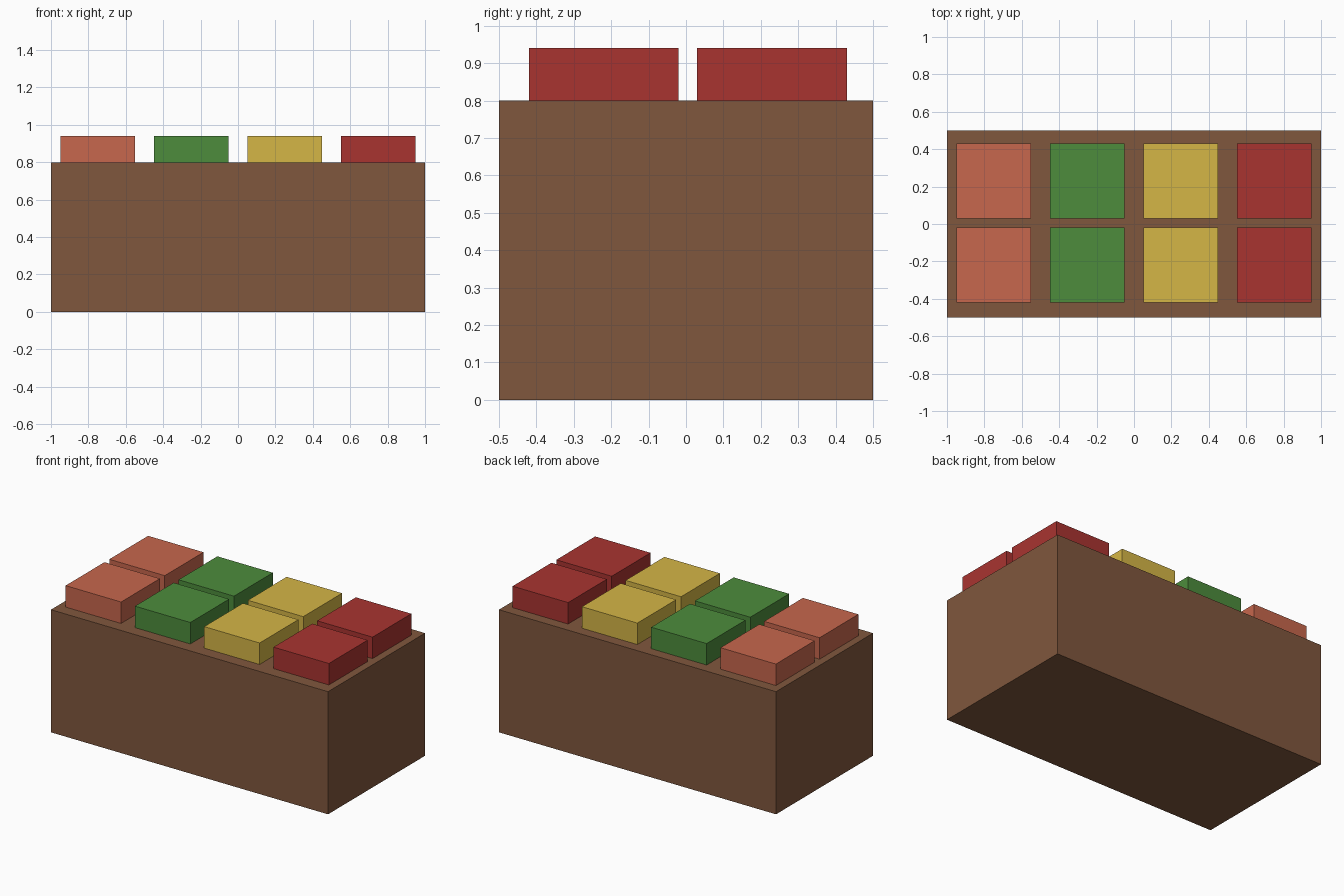
import bpy

if "Cube" in bpy.data.objects:
    bpy.data.objects.remove(bpy.data.objects["Cube"])


def material(name, srgb):
    """Material from 0-255 sRGB values, stored as linear colour."""
    mat = bpy.data.materials.new(name)
    lin = [((c / 255 + 0.055) / 1.055) ** 2.4 for c in srgb]
    mat.diffuse_color = (*lin, 1)
    mat.use_nodes = True
    mat.node_tree.nodes["Principled BSDF"].inputs["Base Color"].default_value = mat.diffuse_color
    return mat


def box(name, centre, size, mat):
    bpy.ops.mesh.primitive_cube_add(size=1, location=centre)
    obj = bpy.context.object
    obj.name = name
    obj.scale = size
    bpy.ops.object.transform_apply(location=False, rotation=False, scale=True)
    obj.data.materials.append(mat)
    return obj


# Wooden stand
box("stand", (0, 0, 0.4), (2, 1, 0.8), material("wood", (128, 87, 61)))

# Two rows of coloured blocks, one colour per column
columns = [
    ("orange", (199, 103, 77)),
    ("green", (77, 140, 60)),
    ("yellow", (213, 182, 70)),
    ("red", (169, 52, 48)),
]
for i, (name, colour) in enumerate(columns):
    mat = material(name, colour)
    for row, y in (("front", -0.22), ("back", 0.23)):
        box(f"{name}_block_{row}", (-0.75 + 0.5 * i, y, 0.87), (0.4, 0.4, 0.14), mat)
